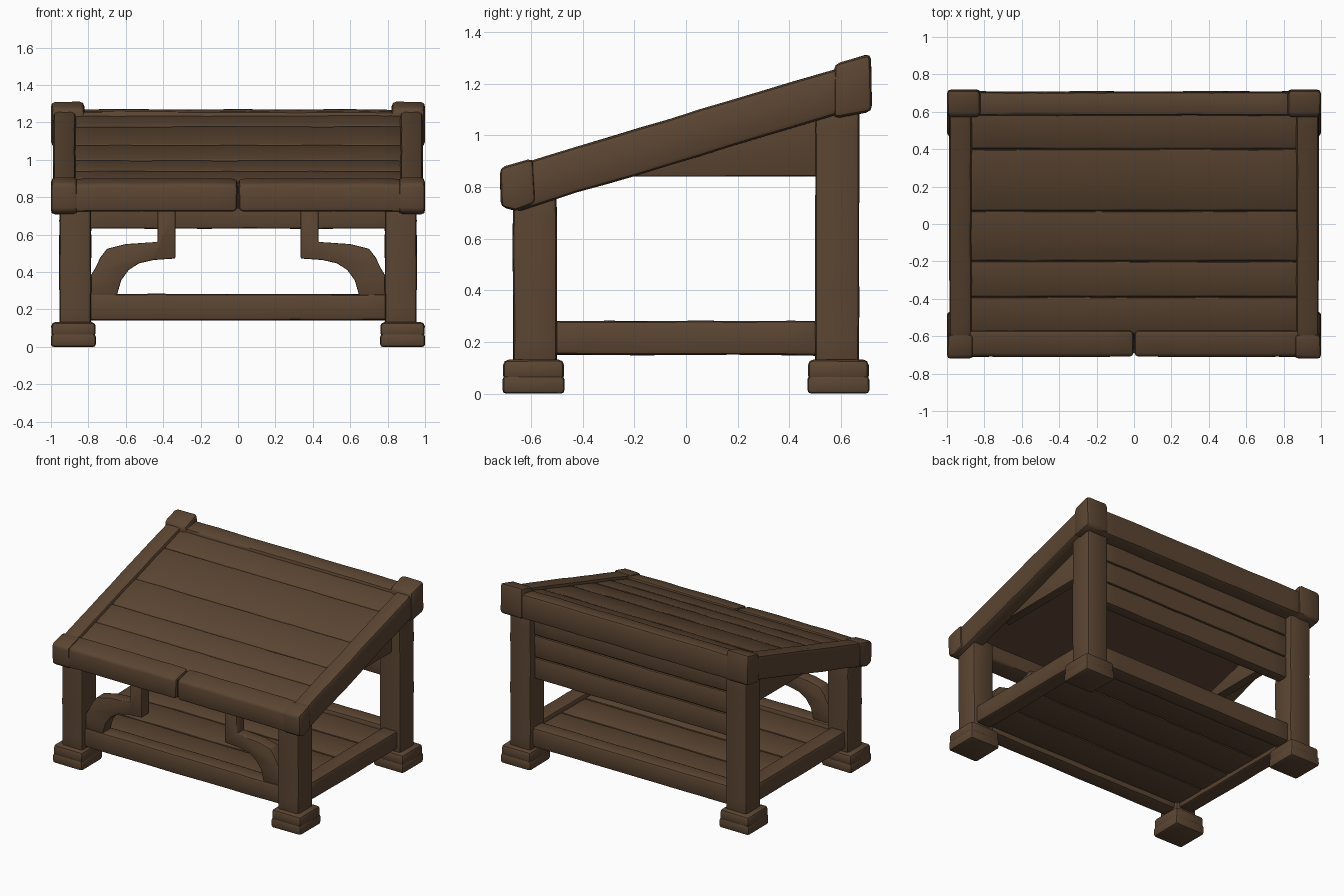
import bpy, bmesh, math
from mathutils import Vector, noise

if "Cube" in bpy.data.objects:
    bpy.data.objects.remove(bpy.data.objects["Cube"])


def material(name, rgb):
    m = bpy.data.materials.new(name)
    m.diffuse_color = (*rgb, 1)
    m.use_nodes = True
    m.node_tree.nodes["Principled BSDF"].inputs["Base Color"].default_value = m.diffuse_color
    return m


WOOD = material("brown wood", (0.105, 0.060, 0.032))
DARK = material("dark seam", (0.030, 0.018, 0.010))
SLOPE = 0.302


def rect(a0, a1, b0, b1):
    return [(a0, b0), (a1, b0), (a1, b1), (a0, b1)]


def beam(name, axis, profile, t0, t1, bevel=0.018, slope=0.0, wear=0.004,
         mirror=False, mat=WOOD):
    """Sweep a profile along an axis, round its edges and wear it slightly."""
    place = {"X": lambda a, b, t: (t, a, b),
             "Y": lambda a, b, t: (a, t, b + slope * t),
             "Z": lambda a, b, t: (a, b, t)}[axis]
    segs = max(1, round((t1 - t0) / 0.12))
    n = len(profile)
    bm = bmesh.new()
    rings = [[bm.verts.new(place(a, b, t0 + (t1 - t0) * i / segs)) for a, b in profile]
             for i in range(segs + 1)]
    for r, s in zip(rings, rings[1:]):
        for i in range(n):
            bm.faces.new((r[i], r[(i + 1) % n], s[(i + 1) % n], s[i]))
    bm.faces.new(rings[0])
    bm.faces.new(rings[-1])
    bmesh.ops.recalc_face_normals(bm, faces=bm.faces)
    if bevel:
        sharp = [e for e in bm.edges if e.calc_face_angle(0) > math.radians(35)]
        bmesh.ops.bevel(bm, geom=sharp, offset=bevel, segments=2, profile=0.5,
                        affect="EDGES", clamp_overlap=True)
    seed = Vector((len(name) * 1.7, t0 * 3.1, profile[0][0] * 5.3))
    for v in bm.verts:
        v.co += noise.noise_vector(v.co * 5 + seed) * wear
        v.co.x = max(-1, min(1, v.co.x))
        v.co.y = max(-0.72, min(0.72, v.co.y))
        v.co.z = max(0, v.co.z)
    me = bpy.data.meshes.new(name)
    bm.to_mesh(me)
    bm.free()
    me.materials.append(mat)
    ob = bpy.data.objects.new(name, me)
    bpy.context.collection.objects.link(ob)
    if mirror:
        mod = ob.modifiers.new("mirror", "MIRROR")
        mod.use_mirror_merge = False
    bpy.ops.object.select_all(action="DESELECT")
    ob.select_set(True)
    bpy.context.view_layer.objects.active = ob
    bpy.ops.object.shade_smooth_by_angle(angle=math.radians(40))
    return ob


# Legs and two-tier feet
for side, s, top in (("front", -1, 0.80), ("back", 1, 1.14)):
    y0, y1 = sorted((s * 0.50, s * 0.67))
    beam(side + "_leg", "Z", rect(0.785, 0.955, y0, y1), 0.09, top, mirror=True)
    y0, y1 = sorted((s * 0.47, s * 0.71))
    beam(side + "_foot_base", "Z", rect(0.76, 1.0, y0, y1), 0.0, 0.07, 0.016, wear=0.002, mirror=True)
    beam(side + "_foot_cap", "Z", rect(0.762, 0.998, y0 + 0.002, y1 - 0.002),
         0.05, 0.132, 0.022, wear=0.002, mirror=True)
    # Lower stretcher between the legs
    y0, y1 = sorted((s * 0.52, s * 0.64))
    beam(side + "_stretcher", "X", rect(y0, y1, 0.142, 0.282), -0.80, 0.80)

beam("side_stretcher", "Y", rect(0.81, 0.93, 0.15, 0.282), -0.52, 0.52, mirror=True)

# Lower shelf planks
cuts = [-0.54, -0.27, 0.0, 0.27, 0.54]
for a, b in zip(cuts, cuts[1:]):
    beam("shelf_plank", "X", rect(a + 0.002, b - 0.002, 0.18, 0.25), -0.83, 0.83, 0.010)
for c in cuts[1:-1]:
    beam("shelf_seam", "X", rect(c - 0.012, c + 0.012, 0.192, 0.239), -0.82, 0.82, 0, wear=0, mat=DARK)

# Back panel planks
cuts = [0.63, 0.79, 0.95, 1.12]
for a, b in zip(cuts, cuts[1:]):
    beam("back_panel_plank", "X", rect(0.54, 0.62, a + 0.002, b - 0.002), -0.80, 0.80, 0.012)
for c in cuts[1:-1]:
    beam("back_panel_seam", "X", rect(0.555, 0.607, c - 0.012, c + 0.012), -0.79, 0.79, 0, wear=0, mat=DARK)

# Wedge panels closing the sides under the sloped rails
beam("side_wedge", "X", [(-0.30, 0.84), (0.53, 0.84), (0.53, 1.09), (-0.30, 0.865)],
     0.815, 0.885, 0.008, mirror=True)

# Sloped side rails and their corner blocks
beam("side_rail", "Y", rect(0.868, 0.988, 0.904, 1.083), -0.66, 0.64, 0.022, SLOPE, mirror=True)
beam("front_corner_block", "X", [(-0.717, 0.722), (-0.66, 0.708), (-0.58, 0.735),
     (-0.59, 0.912), (-0.72, 0.872)], 0.858, 1.0, 0.022, mirror=True)
beam("back_corner_block", "X", [(0.57, 1.065), (0.72, 1.092), (0.715, 1.318), (0.575, 1.275)],
     0.82, 1.0, 0.024, mirror=True)

# Front beam in two halves, back beam in one
beam("front_beam", "X", [(-0.71, 0.722), (-0.57, 0.735), (-0.57, 0.905), (-0.71, 0.87)],
     0.003, 0.90, 0.02, mirror=True)
beam("front_beam_seam", "X", rect(-0.69, -0.58, 0.74, 0.86), -0.015, 0.015, 0, wear=0, mat=DARK)
beam("back_beam", "X", [(0.58, 1.075), (0.71, 1.092), (0.705, 1.272), (0.58, 1.258)], -0.88, 0.88, 0.02)


# Sloped top planks over a thin backing board
def top_z(y):
    return 1.060 + SLOPE * y


def sloped(a, b, low, high):
    return [(a, top_z(a) - low), (b, top_z(b) - low), (b, top_z(b) - high), (a, top_z(a) - high)]


cuts = [-0.59, -0.39, -0.20, 0.07, 0.40, 0.60]
for a, b in zip(cuts, cuts[1:]):
    beam("top_plank", "X", sloped(a + 0.002, b - 0.002, 0.04, 0.0), -0.89, 0.89, 0.010)
for c in cuts[1:-1]:
    beam("top_seam", "X", sloped(c - 0.012, c + 0.012, 0.035, 0.010), -0.88, 0.88, 0, wear=0, mat=DARK)
beam("top_underside", "X", sloped(-0.60, 0.60, 0.050, 0.030), -0.88, 0.88, 0, wear=0)

# Curved brackets between the front legs and the front beam
bracket = [(0.80, 0.27), (0.80, 0.36), (0.765, 0.42), (0.735, 0.48), (0.70, 0.525),
           (0.60, 0.55), (0.43, 0.562), (0.43, 0.75), (0.335, 0.75), (0.335, 0.472),
           (0.45, 0.465), (0.53, 0.447), (0.585, 0.41), (0.625, 0.355), (0.65, 0.27)]
beam("bracket", "Y", bracket, -0.63, -0.54, 0.006, wear=0.002, mirror=True)
